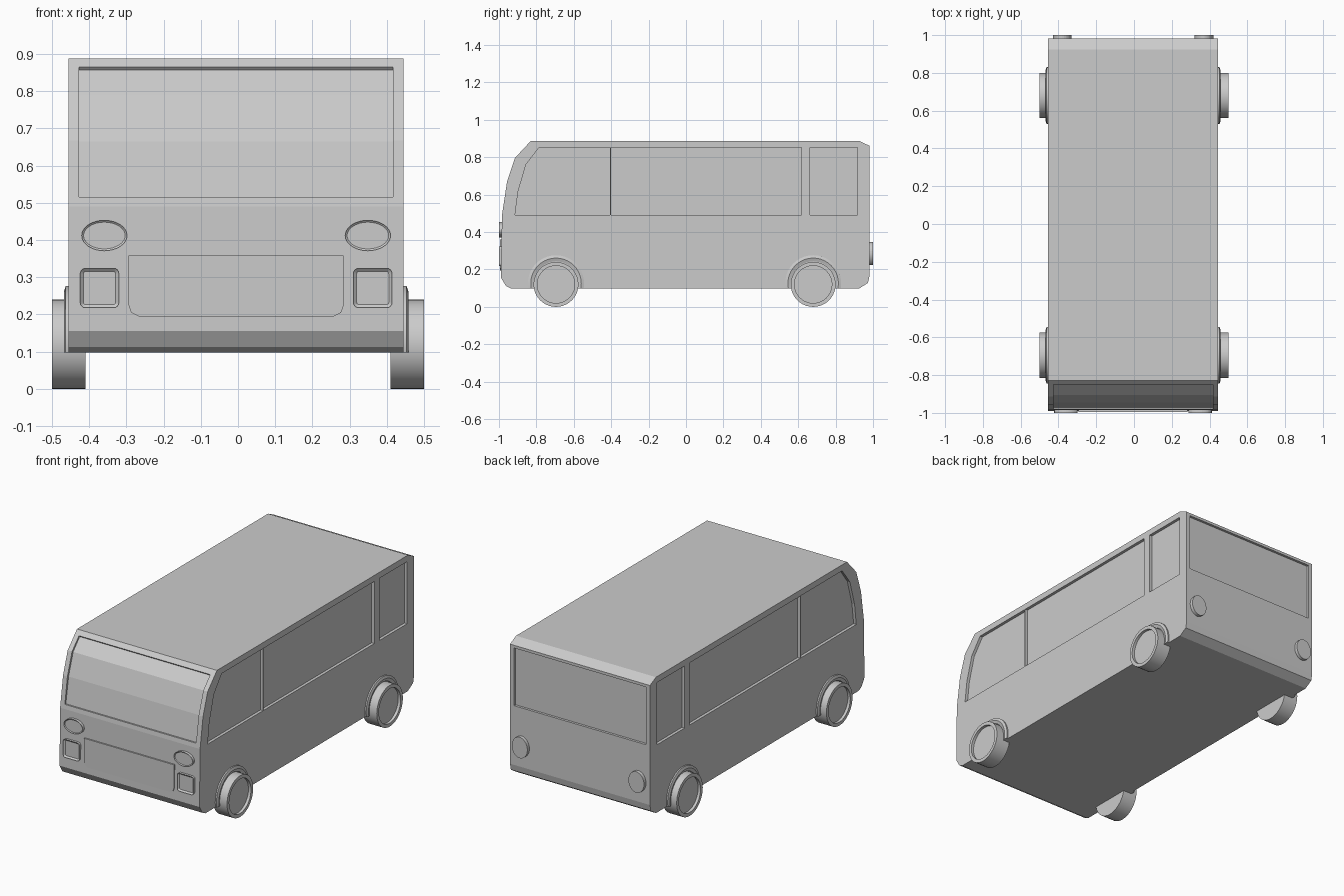
import bpy, bmesh
from math import cos, sin, pi, tau

if "Cube" in bpy.data.objects:
    bpy.data.objects.remove(bpy.data.objects["Cube"])

CX = -0.005  # body sits a touch off centre


def finish(name, bm):
    bmesh.ops.recalc_face_normals(bm, faces=bm.faces[:])
    me = bpy.data.meshes.new(name)
    bm.to_mesh(me)
    bm.free()
    ob = bpy.data.objects.new(name, me)
    bpy.context.collection.objects.link(ob)
    return ob


def add_prism(bm, pts, axis, a, b, inset=0, depth=0):
    """Extrude a 2D outline along x or y from a to b; optionally recess the b cap."""
    def place(t, p):
        return (t, p[0], p[1]) if axis == 'x' else (p[0], t, p[1])
    va = [bm.verts.new(place(a, p)) for p in pts]
    vb = [bm.verts.new(place(b, p)) for p in pts]
    n = len(pts)
    faces = [bm.faces.new(va), bm.faces.new(vb)]
    faces += [bm.faces.new((va[i], va[(i + 1) % n], vb[(i + 1) % n], vb[i])) for i in range(n)]
    bmesh.ops.recalc_face_normals(bm, faces=faces)
    if inset:
        bmesh.ops.inset_individual(bm, faces=[faces[1]], thickness=inset)
        bmesh.ops.translate(bm, verts=faces[1].verts[:],
                            vec=(0, depth if b < a else -depth, 0))


def prism(name, *args, **kw):
    bm = bmesh.new()
    add_prism(bm, *args, **kw)
    return finish(name, bm)


def rect(u0, u1, v0, v1):
    return [(u0, v0), (u1, v0), (u1, v1), (u0, v1)]


def ellipse(cx, cz, rx, rz, n=32):
    return [(cx + rx * cos(tau * i / n), cz + rz * sin(tau * i / n)) for i in range(n)]


def rounded(cx, cz, hx, hz, r, n=4):
    pts = []
    for q, (sx, sz) in enumerate([(1, 1), (-1, 1), (-1, -1), (1, -1)]):
        for i in range(n + 1):
            a = (q + i / n) * pi / 2
            pts.append((cx + sx * (hx - r) + r * cos(a), cz + sz * (hz - r) + r * sin(a)))
    return pts


def lathe(name, prof, side, x0, y, z, closed=False, cut=None, n=40):
    """Turn a (radius, x) profile around the x axis."""
    bm = bmesh.new()
    vs = [bm.verts.new((x0 + side * x, y, z + r)) for r, x in prof]
    es = [bm.edges.new((vs[i], vs[i + 1])) for i in range(len(vs) - 1)]
    if closed:
        es.append(bm.edges.new((vs[-1], vs[0])))
    bmesh.ops.spin(bm, geom=vs + es, cent=(0, y, z), axis=(1, 0, 0), angle=tau, steps=n)
    bmesh.ops.remove_doubles(bm, verts=bm.verts[:], dist=1e-5)
    if cut is not None:
        g = bm.verts[:] + bm.edges[:] + bm.faces[:]
        bmesh.ops.bisect_plane(bm, geom=g, plane_co=(0, 0, cut), plane_no=(0, 0, 1), clear_inner=True)
        bmesh.ops.holes_fill(bm, edges=[e for e in bm.edges if e.is_boundary])
    ob = finish(name, bm)
    bpy.context.view_layer.objects.active = ob
    ob.select_set(True)
    bpy.ops.object.shade_smooth_by_angle(angle=0.5)
    ob.select_set(False)
    return ob


# body shell from its side profile
side_profile = [(-0.936, 0.098), (0.925, 0.098), (0.973, 0.128), (0.981, 0.166), (0.981, 0.861),
                (0.925, 0.888), (-0.829, 0.888), (-0.914, 0.797), (-0.957, 0.668),
                (-0.984, 0.49), (-0.989, 0.155), (-0.963, 0.112)]
body = prism("body", side_profile, 'x', CX - 0.45, CX + 0.45)

# recessed windows cut into the shell
bm = bmesh.new()
cab_window = [(-0.914, 0.492), (-0.406, 0.492), (-0.406, 0.853), (-0.785, 0.853),
              (-0.856, 0.76), (-0.898, 0.615)]
for s in (-1, 1):
    for outline in (cab_window, rect(-0.4, 0.617, 0.492, 0.853), rect(0.663, 0.918, 0.492, 0.853)):
        add_prism(bm, outline, 'x', CX + s * 0.433, CX + s * 0.5)
windscreen = [(-0.971, 0.515), (-0.946, 0.664), (-0.904, 0.791), (-0.844, 0.857),
              (-0.864, 0.88), (-0.95, 0.83), (-1.0, 0.68), (-1.03, 0.515)]
add_prism(bm, windscreen, 'x', CX - 0.422, CX + 0.422)
add_prism(bm, rect(CX - 0.425, CX + 0.425, 0.51, 0.845), 'y', 0.967, 1.05)
cutter = finish("window_cutter", bm)
cutter.hide_render = True
mod = body.modifiers.new("windows", 'BOOLEAN')
mod.operation, mod.solver, mod.object = 'DIFFERENCE', 'EXACT', cutter
bpy.context.view_layer.objects.active = body
bpy.ops.object.modifier_apply(modifier=mod.name)
bpy.data.objects.remove(cutter)

# front panel with chamfered lower corners
panel = [(-0.289, 0.359), (-0.289, 0.225), (-0.282, 0.205), (-0.262, 0.195),
         (0.262, 0.195), (0.282, 0.205), (0.289, 0.225), (0.289, 0.359)]
prism("front_panel", [(x + CX, z) for x, z in panel], 'y', -0.97, -0.994)

# lamps
for s, tag in ((-1, "left"), (1, "right")):
    prism("headlight_" + tag, ellipse(CX + s * 0.354, 0.412, 0.061, 0.041), 'y', -0.97, -1.0,
          inset=0.005, depth=0.004)
    prism("fog_light_" + tag, rounded(CX + s * 0.367, 0.271, 0.052, 0.053, 0.014), 'y', -0.97, -1.0,
          inset=0.009, depth=0.008)
    prism("tail_light_" + tag, ellipse(CX + s * 0.375, 0.286, 0.05, 0.061), 'y', 0.96, 1.0)

# wheels and wheel arches
tyre = [(0, 0.41), (0.12, 0.41), (0.12, 0.5), (0.1, 0.5), (0.1, 0.484), (0, 0.484)]
arch = [(0.118, 0.43), (0.118, 0.457), (0.135, 0.463), (0.15, 0.458), (0.15, 0.43)]
for s, tag in ((-1, "left"), (1, "right")):
    for y, end in ((-0.695, "front"), (0.68, "rear")):
        lathe(f"{end}_{tag}_wheel", tyre, s, 0, y, 0.12)
        lathe(f"{end}_{tag}_arch", arch, s, CX, y, 0.126, closed=True, cut=0.098)
